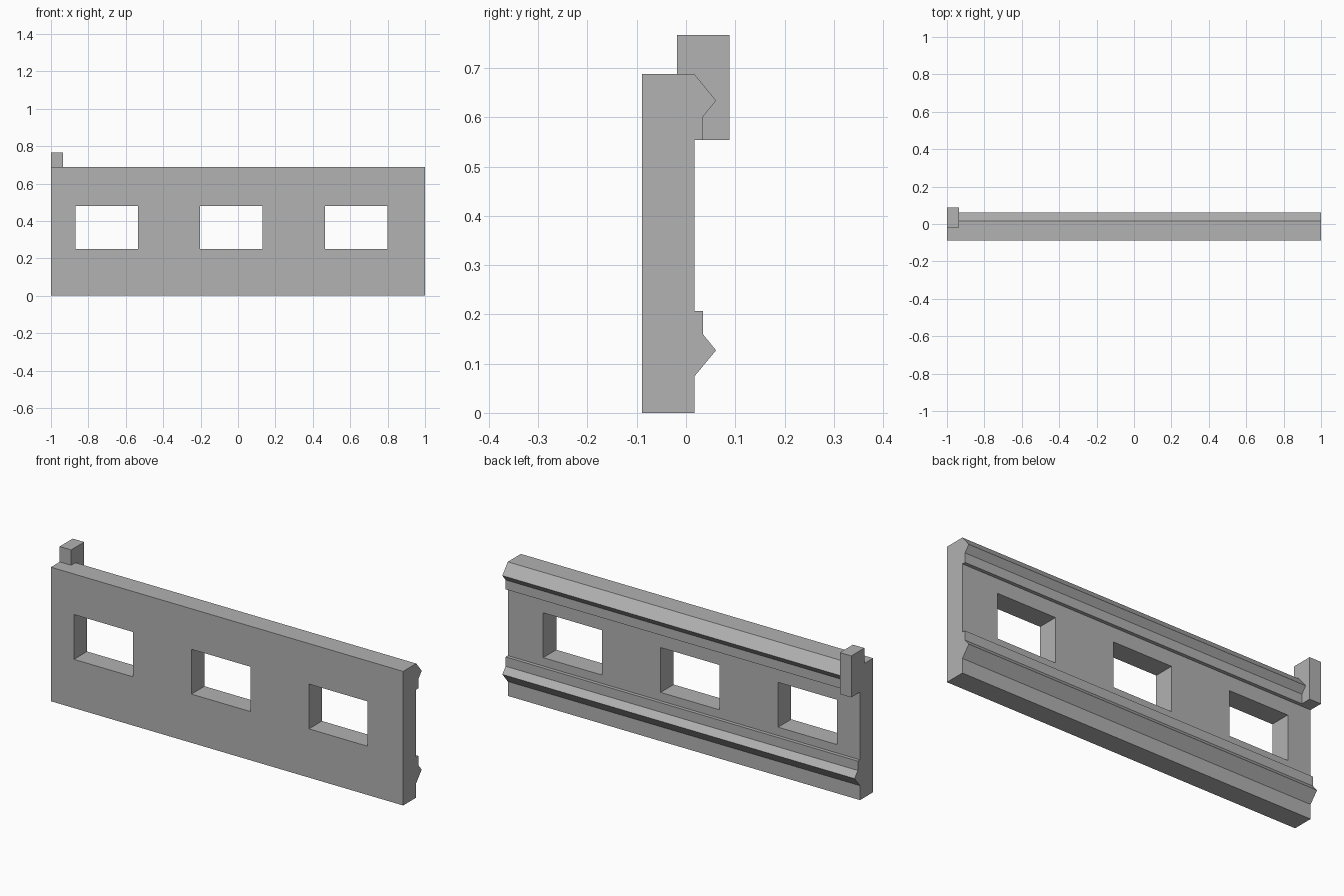
import bpy
import bmesh
from mathutils import Matrix, Vector

cube = bpy.data.objects.get("Cube")
if cube:
    bpy.data.objects.remove(cube, do_unlink=True)

GREY = (0.445, 0.445, 0.445, 1)
grey = bpy.data.materials.new("plain grey")
grey.use_nodes = True
grey.diffuse_color = GREY
grey.node_tree.nodes["Principled BSDF"].inputs["Base Color"].default_value = GREY


def add_object(name, bm):
    bmesh.ops.recalc_face_normals(bm, faces=bm.faces[:])
    mesh = bpy.data.meshes.new(name)
    bm.to_mesh(mesh)
    bm.free()
    mesh.materials.append(grey)
    obj = bpy.data.objects.new(name, mesh)
    bpy.context.collection.objects.link(obj)
    return obj


def add_box(name, low, high):
    low, high = Vector(low), Vector(high)
    bm = bmesh.new()
    bmesh.ops.create_cube(bm, size=1, matrix=Matrix.Translation((low + high) / 2)
                          @ Matrix.Diagonal((*(high - low), 1)))
    return add_object(name, bm)


def extrude_along_x(name, profile, x0, x1):
    bm = bmesh.new()
    face = bm.faces.new([bm.verts.new((x0, y, z)) for y, z in profile])
    result = bmesh.ops.extrude_face_region(bm, geom=[face])
    verts = [v for v in result["geom"] if isinstance(v, bmesh.types.BMVert)]
    bmesh.ops.translate(bm, verts=verts, vec=(x1 - x0, 0, 0))
    return add_object(name, bm)


# Wall panel with two pointed mouldings along its back
FRONT, BACK, LIP, TIP, TOP = -0.089, 0.017, 0.035, 0.061, 0.688
wall = extrude_along_x("wall_panel", [
    (FRONT, 0), (BACK, 0),
    (BACK, 0.074), (TIP, 0.127), (LIP, 0.159), (LIP, 0.207), (BACK, 0.207),
    (BACK, 0.554), (LIP, 0.554), (LIP, 0.602), (TIP, 0.634), (BACK, TOP),
    (FRONT, TOP)], -1, 1)

# Three window openings
for i in (-1, 0, 1):
    x = -0.035 + i * 0.667
    cutter = add_box("window_cutter", (x - 0.167, -0.3, 0.25), (x + 0.167, 0.3, 0.48))
    cutter.hide_render = True
    cut = wall.modifiers.new("window", "BOOLEAN")
    cut.object = cutter
    cut.operation = "DIFFERENCE"
    cut.solver = "EXACT"
    bpy.context.view_layer.objects.active = wall
    bpy.ops.object.modifier_apply(modifier=cut.name)
    bpy.data.objects.remove(cutter, do_unlink=True)

# Short post on the right end of the back edge
add_box("corner_post", (-1, -0.018, 0.554), (-0.935, 0.088, 0.767))
